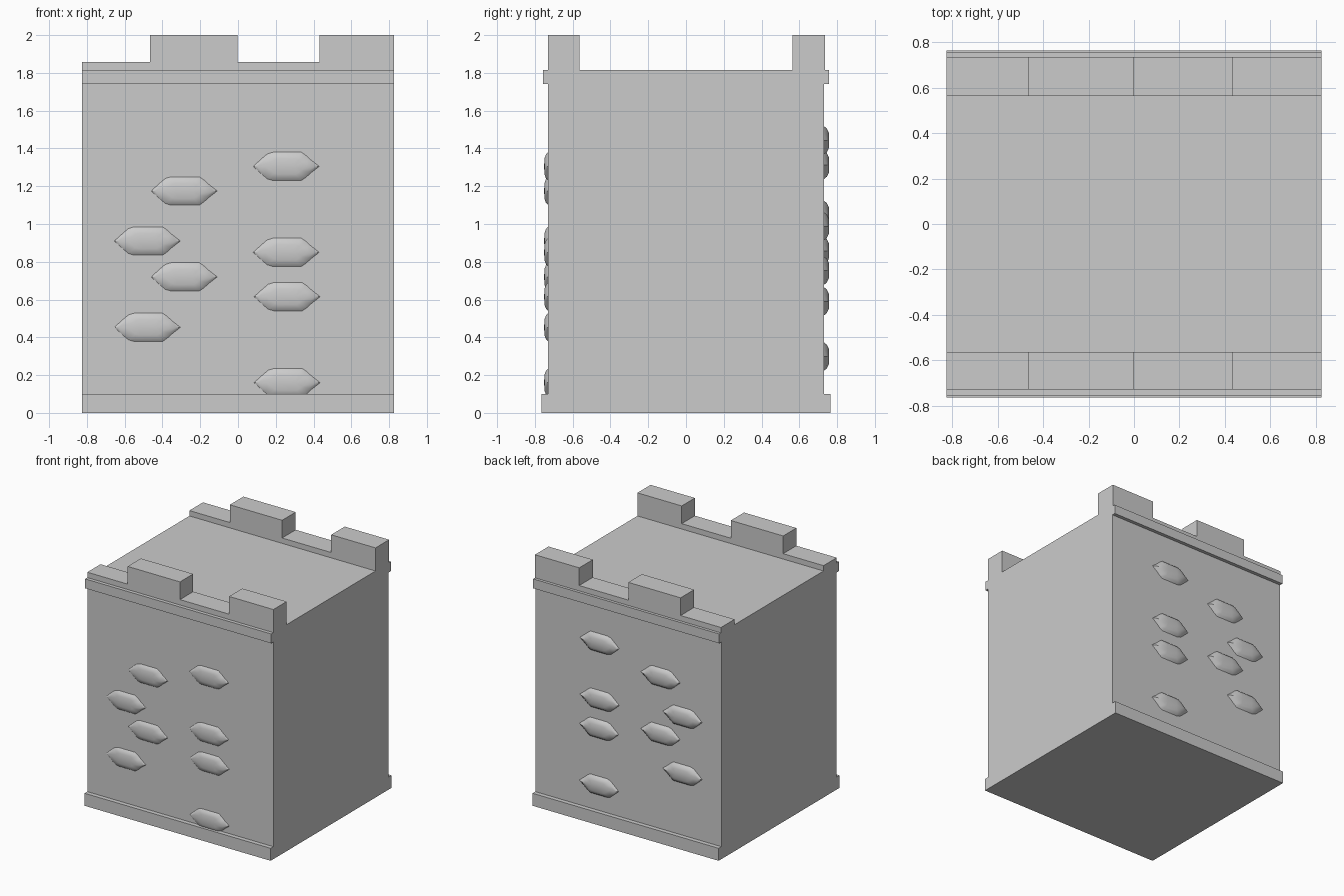
import bpy, bmesh

if "Cube" in bpy.data.objects:
    bpy.data.objects.remove(bpy.data.objects["Cube"])

W = 0.825  # half width shared by every wall part


def make_object(name, bm):
    bmesh.ops.recalc_face_normals(bm, faces=bm.faces[:])
    mesh = bpy.data.meshes.new(name)
    bm.to_mesh(mesh)
    bm.free()
    ob = bpy.data.objects.new(name, mesh)
    bpy.context.collection.objects.link(ob)
    return ob


def extrude_profile(name, pts, axis, a, b):
    """Extrude a closed 2D outline: axis 'x' takes (y, z) points, 'y' takes (x, z)."""
    bm = bmesh.new()

    def ring(t):
        return [bm.verts.new((t, p, q) if axis == 'x' else (p, t, q)) for p, q in pts]
    r0, r1 = ring(a), ring(b)
    bm.faces.new(r0)
    bm.faces.new(r1)
    n = len(pts)
    for i in range(n):
        j = (i + 1) % n
        bm.faces.new((r0[i], r0[j], r1[j], r1[i]))
    return make_object(name, bm)


# Wall core with base ledge and upper string course
half = [(0.765, 0), (0.765, 0.1), (0.73, 0.1), (0.73, 1.74),
        (0.758, 1.74), (0.758, 1.815)]
outline = half + [(-y, z) for y, z in reversed(half)]
extrude_profile("wall_body", outline, 'x', -W, W)

# Crenellated parapets, front and back
battlement = [(-W, 1.815), (W, 1.815), (W, 2.0), (0.432, 2.0), (0.432, 1.858),
              (-0.003, 1.858), (-0.003, 2.0), (-0.467, 2.0), (-0.467, 1.858), (-W, 1.858)]
extrude_profile("front_parapet", battlement, 'y', -0.73, -0.563)
extrude_profile("back_parapet", battlement, 'y', 0.563, 0.735)

# Raised stones: pointed outline shrinking towards a nearly flat cap
upper = [(-0.175, 0), (-0.125, 0.045), (-0.10, 0.066), (-0.07, 0.075), (0.08, 0.075),
         (0.105, 0.058), (0.13, 0.035), (0.175, 0)]
stone_outline = upper + [(x, -z) for x, z in reversed(upper[1:-1])]
layers = [(1.0, 1.0, -0.3), (1.0, 1.0, 0.0), (0.87, 0.84, 0.55), (0.62, 0.55, 0.93)]


def stone(name, x, z, side, depth):
    bm = bmesh.new()
    rings = [[bm.verts.new((x + px * sx, side * (0.73 + depth * d), z + pz * sz))
              for px, pz in stone_outline] for sx, sz, d in layers]
    n = len(stone_outline)
    for lo, hi in zip(rings, rings[1:]):
        for i in range(n):
            j = (i + 1) % n
            bm.faces.new((lo[i], lo[j], hi[j], hi[i]))
    bm.faces.new(rings[0])
    tips = [bm.verts.new((x + dx, side * (0.73 + depth), z)) for dx in (-0.045, 0.045)]
    # Fan the cap to a short central ridge
    top = rings[-1]
    near = [tips[0] if v.co.x < x else tips[1] for v in top]
    for i in range(n):
        j = (i + 1) % n
        if near[i] is near[j]:
            bm.faces.new((top[i], top[j], near[i]))
        else:
            bm.faces.new((top[i], top[j], near[j], near[i]))
    for f in bm.faces:
        f.smooth = True
    return make_object(name, bm)


spots = [(0.255, 1.305), (-0.285, 1.175), (-0.48, 0.91), (0.255, 0.85),
         (-0.285, 0.72), (0.26, 0.615), (-0.48, 0.453), (0.26, 0.16)]
stones = []
for i, (x, z) in enumerate(spots):
    stones.append(stone(f"front_stone_{i + 1}", x, z, -1, 0.021))
    stones.append(stone(f"back_stone_{i + 1}", x, z + 0.138, 1, 0.028))

bpy.ops.object.select_all(action='DESELECT')
for ob in stones:
    ob.select_set(True)
bpy.context.view_layer.objects.active = stones[0]
bpy.ops.object.shade_smooth_by_angle(angle=0.6)
